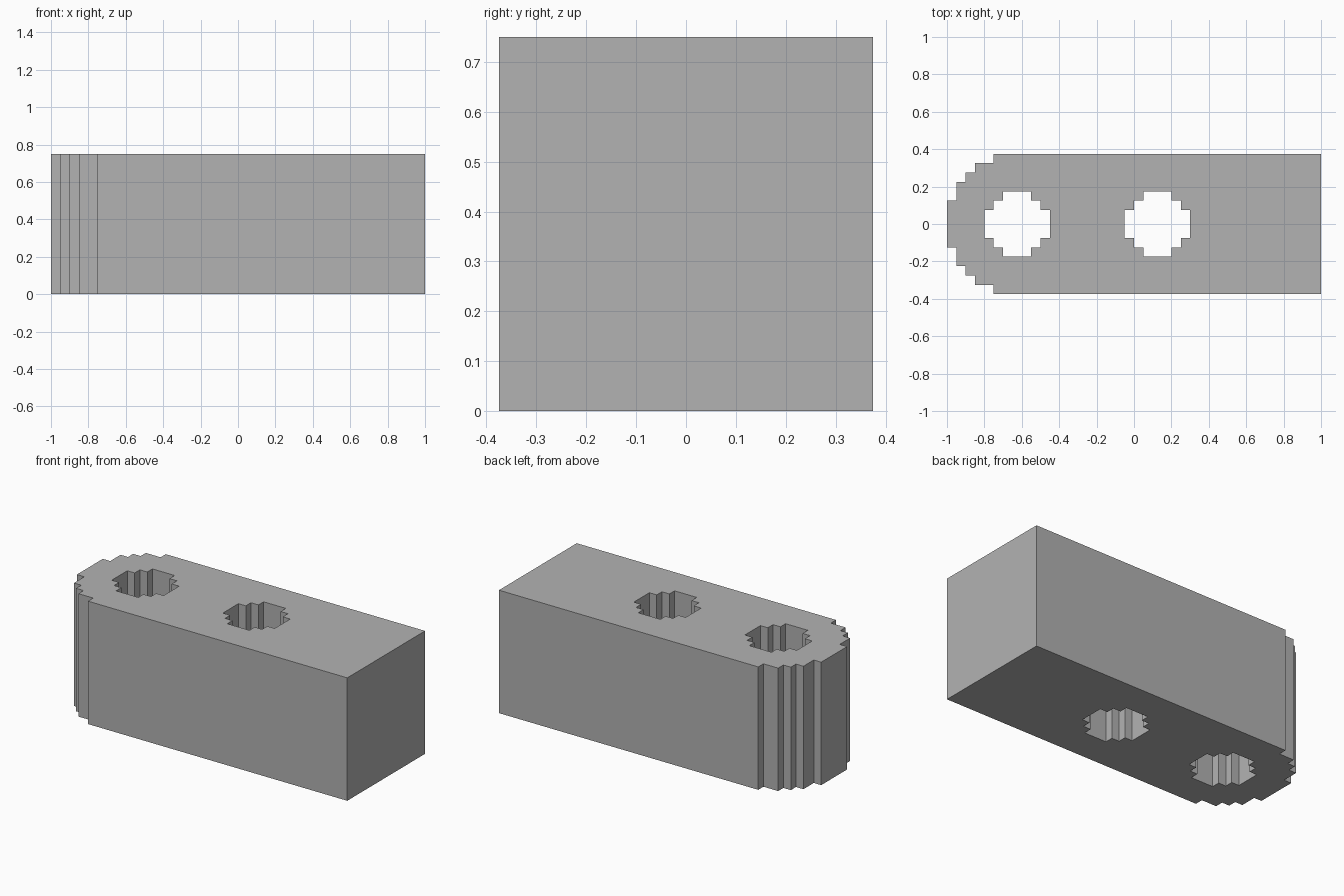
import bpy
import bmesh
import math

if "Cube" in bpy.data.objects:
    bpy.data.objects.remove(bpy.data.objects["Cube"], do_unlink=True)

HEIGHT = 0.75


def flat_material(name, rgb):
    mat = bpy.data.materials.new(name)
    mat.use_nodes = True
    mat.diffuse_color = (*rgb, 1)
    mat.node_tree.nodes["Principled BSDF"].inputs["Base Color"].default_value = (*rgb, 1)
    return mat


def mirror_y(half):
    """Close an upper half outline with its reflection across y = 0."""
    return half + [(x, -y) for x, y in reversed(half)]


def stairs(steps):
    """Turn (x, y) step corners into an axis-aligned staircase, rising in y."""
    points = []
    for i, (x, y) in enumerate(steps):
        if i:
            points.append((x, steps[i - 1][1]))
        points.append((x, y))
    return points


def add_outline(curve, points):
    spline = curve.splines.new("POLY")
    spline.points.add(len(points) - 1)
    for p, (x, y) in zip(spline.points, points):
        p.co = (x, y, 0, 1)
    spline.use_cyclic_u = True
    spline.use_smooth = False


curve = bpy.data.curves.new("block_profile", "CURVE")
curve.dimensions = "2D"
curve.fill_mode = "BOTH"
curve.extrude = HEIGHT / 2

# Outer wall: stepped round end, square opposite end
round_end = [(-1, 0.125), (-0.95, 0.225), (-0.9, 0.275), (-0.85, 0.325), (-0.75, 0.375)]
add_outline(curve, mirror_y(stairs(round_end) + [(1, 0.375)]))

# Two stepped round through holes
hole_steps = stairs([(-0.175, 0.075), (-0.125, 0.125), (-0.075, 0.175)])
hole_half = hole_steps + [(-x, y) for x, y in reversed(hole_steps)]
for centre in (-0.625, 0.125):
    add_outline(curve, [(x + centre, y) for x, y in mirror_y(hole_half)])

block = bpy.data.objects.new("stepped_block", curve)
bpy.context.collection.objects.link(block)
block.location.z = HEIGHT / 2

# Make it a solid mesh with clean flat faces
bpy.ops.object.select_all(action="DESELECT")
block.select_set(True)
bpy.context.view_layer.objects.active = block
bpy.ops.object.convert(target="MESH")
bm = bmesh.new()
bm.from_mesh(block.data)
bmesh.ops.remove_doubles(bm, verts=bm.verts, dist=0.001)
bmesh.ops.recalc_face_normals(bm, faces=bm.faces)
bmesh.ops.dissolve_limit(bm, angle_limit=math.radians(1), verts=bm.verts, edges=bm.edges)
for face in bm.faces:
    face.smooth = False
bm.to_mesh(block.data)
bm.free()

block.data.materials.clear()
block.data.materials.append(flat_material("plain grey", (0.448, 0.448, 0.448)))
